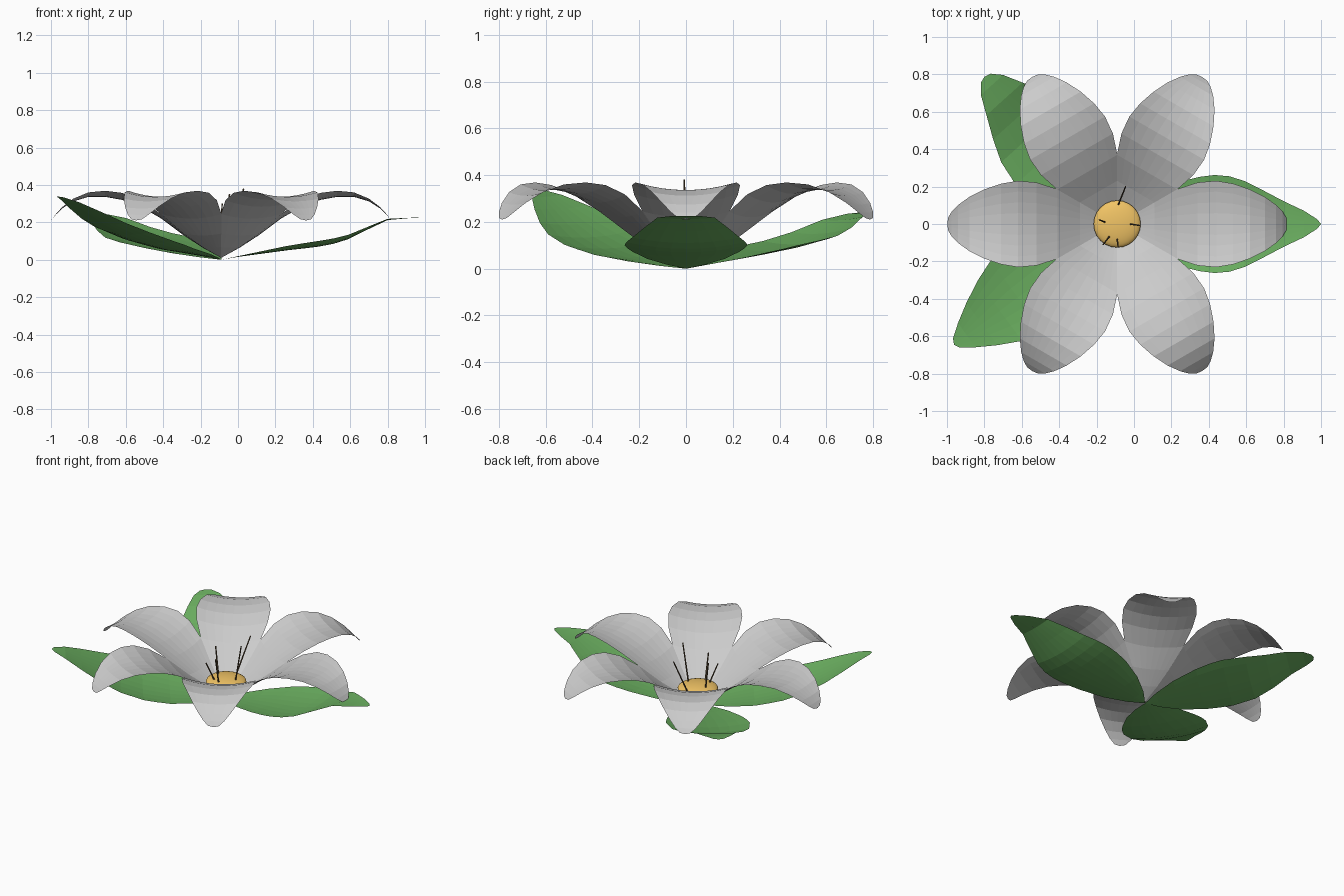
import bpy, bmesh
from math import radians, sin, cos
from mathutils import Vector

if "Cube" in bpy.data.objects:
    bpy.data.objects.remove(bpy.data.objects["Cube"])

CX = -0.09  # flower axis


def material(name, rgb):
    m = bpy.data.materials.new(name)
    m.diffuse_color = (*rgb, 1)
    m.use_nodes = True
    m.node_tree.nodes["Principled BSDF"].inputs["Base Color"].default_value = m.diffuse_color
    return m


GREEN = material("leaf_green", (0.15, 0.44, 0.12))
YELLOW = material("pollen_yellow", (0.88, 0.55, 0.13))
BROWN = material("stamen_brown", (0.12, 0.08, 0.04))


def blade(name, rows, angle, cup, roll=0, mat=None, cols=9):
    """Thin faceted blade; each row is (distance out, height, half width)."""
    bm = bmesh.new()
    ca, sa = cos(radians(angle)), sin(radians(angle))
    grid = []
    for r, z, w in rows:
        line = []
        for i in range(cols):
            t = w * (2 * i / (cols - 1) - 1)
            line.append(bm.verts.new((CX + r * ca - t * sa, r * sa + t * ca,
                                      max(0, z + cup * t * t + roll * t))))
        grid.append(line)
    for a, b in zip(grid, grid[1:]):
        for i in range(cols - 1):
            bm.faces.new((a[i], b[i], b[i + 1], a[i + 1]))
    bmesh.ops.remove_doubles(bm, verts=bm.verts, dist=0.0005)
    me = bpy.data.meshes.new(name)
    bm.to_mesh(me)
    bm.free()
    ob = bpy.data.objects.new(name, me)
    bpy.context.collection.objects.link(ob)
    if mat:
        me.materials.append(mat)
    return ob


# Petals: rising cup, arching over to a drooping tip
petal = [(0, .01, 0), (.1, .065, .058), (.2, .13, .116), (.32, .22, .186),
         (.43, .283, .222), (.53, .32, .231), (.62, .336, .216), (.71, .336, .185),
         (.79, .312, .145), (.85, .274, .102), (.885, .24, .066), (.904, .216, .034),
         (.908, .21, 0)]
for k in range(6):
    blade(f"petal_{k + 1}", petal, 60 * k, 0.7)

# Leaves: three broad blades under the flower
base = [(0, 0, 0), (.08, .014, .08), (.2, .03, .165), (.35, .05, .23)]
blade("leaf_right", base + [(.44, .06, .252), (.52, .07, .262), (.6, .085, .255),
      (.68, .11, .23), (.78, .16, .18), (.89, .212, .122), (1.0, .222, .07),
      (1.07, .225, .025), (1.09, .225, 0)], 0, 0.44, 0, GREEN)
blade("leaf_back", base + [(.44, .064, .252), (.52, .076, .262), (.66, .105, .24),
      (.78, .15, .19), (.9, .208, .13), (1.0, .236, .08), (1.05, .243, .035),
      (1.06, .243, 0)], 132, 0.44, -0.05, GREEN)
blade("leaf_front", base + [(.44, .07, .252), (.52, .088, .262), (.66, .135, .245),
      (.78, .19, .2), (.9, .255, .14), (1.0, .308, .08), (1.07, .335, .03),
      (1.085, .338, 0)], 216.5, 0.44, -0.06, GREEN)

# Flower centre: flattened dome
bpy.ops.mesh.primitive_uv_sphere_add(segments=24, ring_count=12, radius=1,
                                     location=(CX, 0, 0.105))
disc = bpy.context.object
disc.name = "flower_centre"
disc.scale = (0.126, 0.126, 0.035)
disc.data.materials.append(YELLOW)
bpy.ops.object.shade_smooth_by_angle()

# Stamens: thin tapered rods (foot, tip)
stamens = [((-.085, .10, .11), (-.045, .20, .35)), ((-.02, 0, .12), (.03, -.008, .38)),
           ((-.155, .01, .12), (-.185, .022, .31)), ((-.13, -.065, .12), (-.165, -.11, .25)),
           ((-.09, -.08, .12), (-.085, -.122, .30))]
for k, (foot, tip) in enumerate(stamens):
    a, b = Vector(foot), Vector(tip)
    bpy.ops.mesh.primitive_cone_add(vertices=6, radius1=0.005, radius2=0.004,
                                    depth=(b - a).length, location=(a + b) / 2)
    rod = bpy.context.object
    rod.name = f"stamen_{k + 1}"
    rod.rotation_euler = (b - a).to_track_quat('Z', 'Y').to_euler()
    rod.data.materials.append(BROWN)
